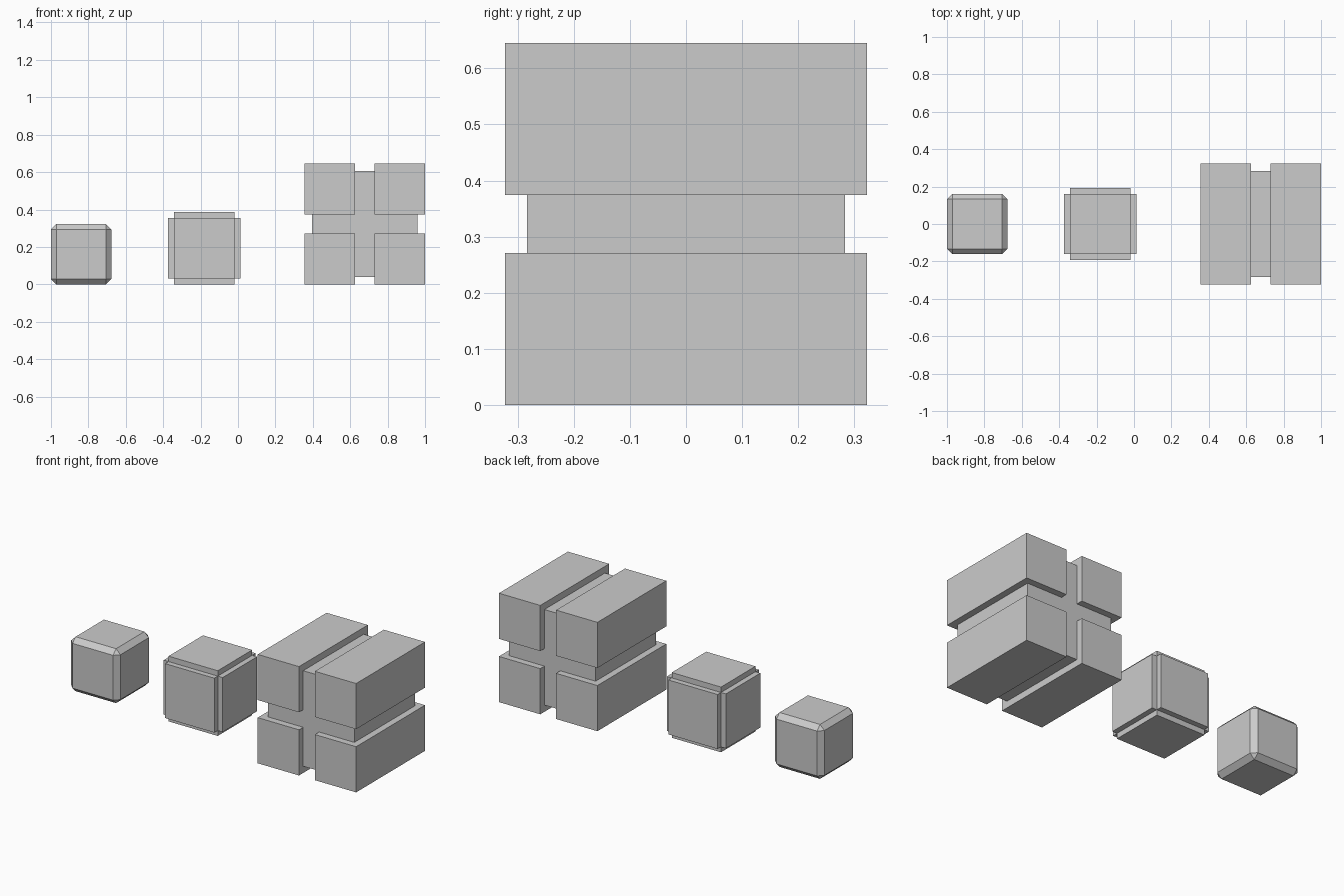
import bpy, bmesh
from mathutils import Matrix, Vector

if "Cube" in bpy.data.objects:
    bpy.data.objects.remove(bpy.data.objects["Cube"])


def add_box(bm, center, size):
    m = Matrix.Translation(center) @ Matrix.Diagonal((*size, 1))
    bmesh.ops.create_cube(bm, size=1, matrix=m)


def finish(name, bm, loc=(0, 0, 0)):
    bmesh.ops.recalc_face_normals(bm, faces=bm.faces)
    me = bpy.data.meshes.new(name)
    bm.to_mesh(me)
    bm.free()
    ob = bpy.data.objects.new(name, me)
    ob.location = loc
    bpy.context.collection.objects.link(ob)
    return ob


S = 0.3224   # small cube side
EX = 0.032   # raised panel height

# Small cube with chamfered edges
bm = bmesh.new()
add_box(bm, (0, 0, 0), (S, S, S))
bmesh.ops.bevel(bm, geom=bm.edges[:], offset=0.0285, offset_type='OFFSET',
                segments=1, profile=0.5, affect='EDGES')
finish("chamfered_cube", bm, (-1 + S / 2, 0, S / 2))

# Cube with every face pushed outwards on its own
bm = bmesh.new()
add_box(bm, (0, 0, 0), (S, S, S))
bm.normal_update()
panels = bmesh.ops.extrude_discrete_faces(bm, faces=bm.faces[:])["faces"]
for f in panels:
    c = f.calc_center_median()
    bmesh.ops.translate(bm, verts=f.verts[:], vec=c.normalized() * EX)
# keep outward normals as built: walls and caps already face out
finish("raised_panel_cube", bm, (-0.181, 0, S / 2 + EX))

# Four long bars around a recessed core
B, GAP, INSET = 0.645, 0.104, 0.0395
bar = (B - GAP) / 2
off = (B + GAP) / 4
pos = Vector((1 - B / 2, 0, B / 2))
bm = bmesh.new()
for sx in (-1, 1):
    for sz in (-1, 1):
        add_box(bm, (sx * off, 0, sz * off), (bar, B, bar))
bars = finish("bars", bm, pos)
bars.hide_render = True

bm = bmesh.new()
add_box(bm, (0, 0, 0), (B - 2 * INSET,) * 3)
block = finish("grooved_block", bm, pos)
mod = block.modifiers.new("join_bars", 'BOOLEAN')
mod.operation = 'UNION'
mod.solver = 'EXACT'
mod.object = bars
bpy.context.view_layer.objects.active = block
bpy.ops.object.modifier_apply(modifier=mod.name)
bpy.data.objects.remove(bars)
